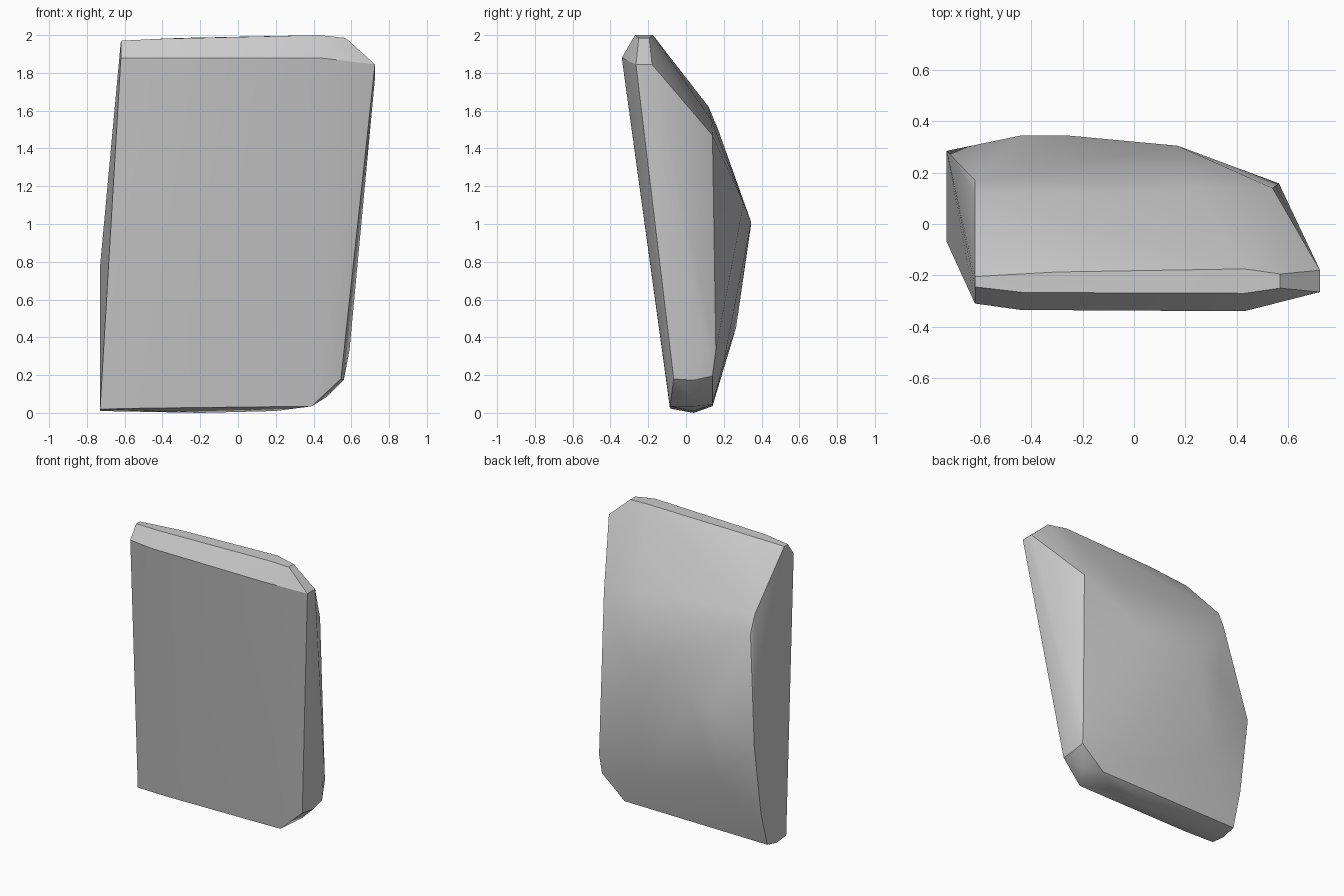
import bpy, bmesh
from mathutils import Vector

# Chipped stone slab: a convex solid wrapped around a few contour lines

# bevelled top: front lip, crest front, crest back
top = [(-.62, -.31, 1.88), (-.44, -.335, 1.88), (.43, -.34, 1.88),
       (-.62, -.245, 1.97), (-.43, -.267, 1.98), (.43, -.27, 2.0), (.57, -.25, 1.985),
       (-.62, -.205, 1.97), (-.3, -.187, 1.985), (.43, -.175, 2.0), (.57, -.195, 1.985),
       (.725, -.265, 1.845), (.725, -.18, 1.845), (.725, -.2, 1.77)]

# sloping back: shoulder, bulging ridge, lower taper
back = [(-.62, .12, 1.62), (-.62, .17, 1.5), (.25, .135, 1.55), (.54, .14, 1.47),
        (.17, .305, 1.11), (-.26, .345, 1.01), (-.44, .345, 1.0), (-.73, .285, .78),
        (-.73, .21, .28), (.2, .2, .27), (-.45, .265, .45),
        (.565, .158, .33), (.59, .1, .33)]

# foot: chipped right corner and shallow keel
foot = [(.545, -.065, .18), (.56, .04, .173), (.555, .14, .195), (.47, .04, .085),
        (-.73, -.07, .02), (-.5, -.085, .025), (.39, -.085, .035),
        (-.73, .04, .01), (-.2, .04, 0), (.2, .04, .01), (.39, .05, .035),
        (-.73, .14, .035), (.38, .14, .045)]

bm = bmesh.new()
for p in top + back + foot:
    bm.verts.new(Vector(p))
hull = bmesh.ops.convex_hull(bm, input=bm.verts[:])
bmesh.ops.delete(bm, geom=[v for v in bm.verts if not v.link_faces], context='VERTS')
bmesh.ops.recalc_face_normals(bm, faces=bm.faces[:])

mesh = bpy.data.meshes.new("stone_slab")
bm.to_mesh(mesh)
bm.free()
slab = bpy.data.objects.new("stone_slab", mesh)
bpy.context.collection.objects.link(slab)

# soft facets with sharp rim edges
bpy.context.view_layer.objects.active = slab
slab.select_set(True)
bpy.ops.object.shade_smooth_by_angle(angle=0.52)
